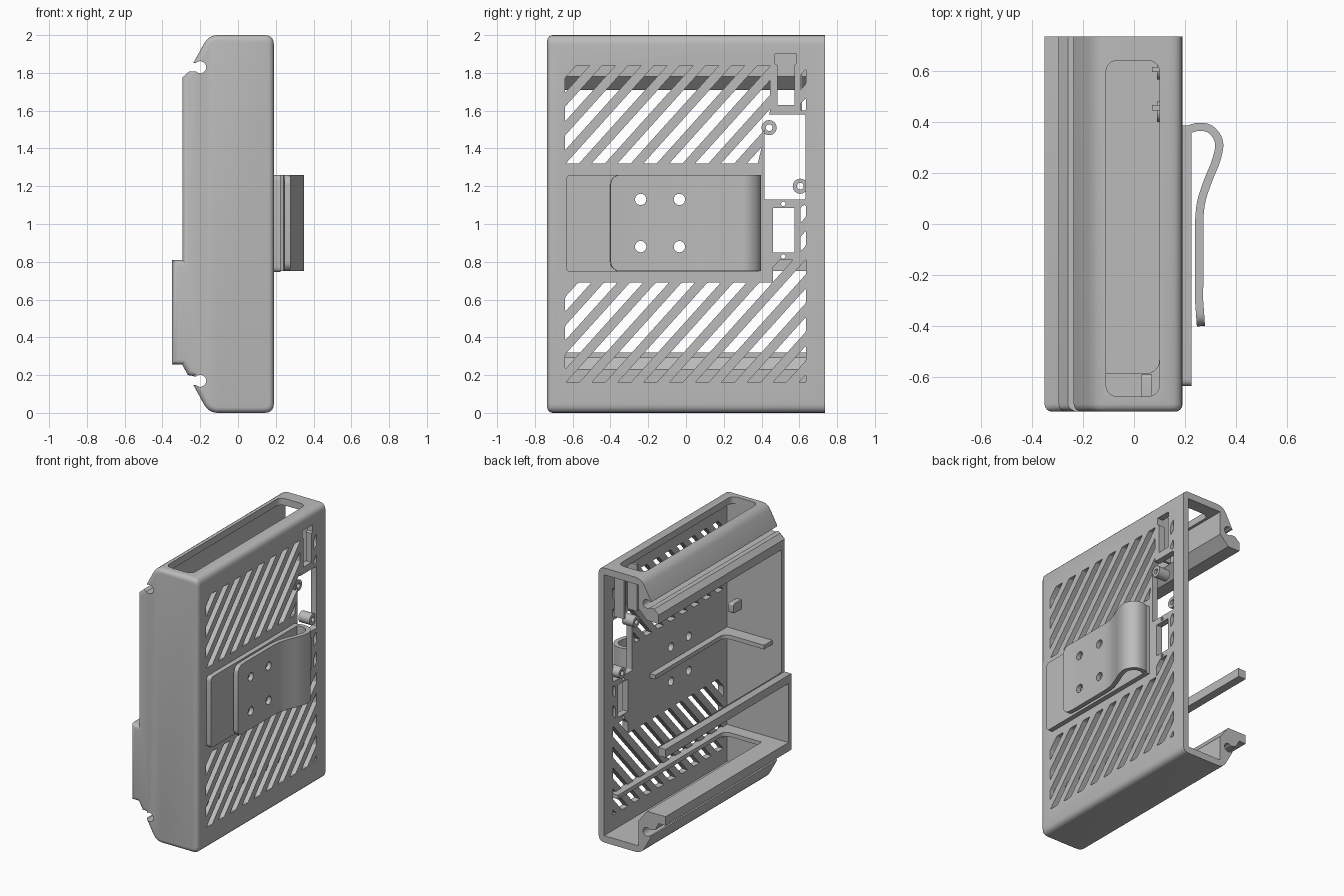
import bpy, bmesh, math
from mathutils import Vector

cube = bpy.data.objects.get("Cube")
if cube:
    bpy.data.objects.remove(cube, do_unlink=True)

grey = bpy.data.materials.new("plain_grey")
grey.use_nodes = True
COLOR = (0.5, 0.5, 0.5, 1)
grey.diffuse_color = COLOR
grey.node_tree.nodes["Principled BSDF"].inputs["Base Color"].default_value = COLOR


def add_object(name, bm):
    bmesh.ops.recalc_face_normals(bm, faces=bm.faces[:])
    mesh = bpy.data.meshes.new(name)
    bm.to_mesh(mesh)
    bm.free()
    mesh.materials.append(grey)
    obj = bpy.data.objects.new(name, mesh)
    bpy.context.collection.objects.link(obj)
    return obj


def place(axis, a, b, t):
    return Vector({"x": (t, a, b), "y": (a, t, b), "z": (a, b, t)}[axis])


def rounded(points, default=0.0):
    """Fillet the corners of an outline; a third value is the radius."""
    out, n = [], len(points)
    for i, p in enumerate(points):
        r = p[2] if len(p) > 2 else default
        c = Vector(p[:2])
        if r == 0:
            out.append(c)
            continue
        a = c + (Vector(points[i - 1][:2]) - c).normalized() * r
        b = c + (Vector(points[(i + 1) % n][:2]) - c).normalized() * r
        for k in range(6):
            t = k / 5
            w = 0.83 * t * (1 - t) * 2 / 0.83
            out.append(a * (1 - t) ** 2 + c * w + b * t ** 2)
    return out


def extrude_all(bm, direction):
    res = bmesh.ops.extrude_face_region(bm, geom=bm.faces[:])
    moved = [g for g in res["geom"] if isinstance(g, bmesh.types.BMVert)]
    bmesh.ops.translate(bm, verts=moved, vec=direction)


def prism(name, axis, points, lo, hi, front_bevel=0):
    bm = bmesh.new()
    cap = bm.faces.new([bm.verts.new(place(axis, p[0], p[1], lo)) for p in points])
    extrude_all(bm, place(axis, 0, 0, hi - lo))
    if front_bevel:
        edges = [e for e in bm.edges if all(abs(v.co.y - lo) < 1e-5 for v in e.verts)]
        bmesh.ops.bevel(bm, geom=edges, offset=front_bevel, segments=4, profile=0.5,
                        affect="EDGES", clamp_overlap=False)
    return add_object(name, bm)


def rect(a0, a1, b0, b1, r=0.0):
    return rounded([(a0, b0), (a1, b0), (a1, b1), (a0, b1)], r)


def disc(a, b, r, n=20):
    return [(a + r * math.cos(2 * math.pi * i / n), b + r * math.sin(2 * math.pi * i / n))
            for i in range(n)]


def cut(target, *cutters):
    bpy.context.view_layer.objects.active = target
    for c in cutters:
        mod = target.modifiers.new("cut", "BOOLEAN")
        mod.operation, mod.solver, mod.object = "DIFFERENCE", "EXACT", c
        bpy.ops.object.modifier_apply(modifier=mod.name)
        bpy.data.objects.remove(c, do_unlink=True)


def vent_slots(region, start, z0):
    """Diagonal slots clipped to a convex (y, z) region."""
    bm = bmesh.new()
    lean = 1 / math.tan(math.radians(48))
    for k in range(-8, 12):
        y = start + 0.137 * k
        quad = [(y - lean, z0 - 1), (y + 0.07 - lean, z0 - 1),
                (y + 0.07 + lean, z0 + 1), (y + lean, z0 + 1)]
        bm.faces.new([bm.verts.new((0.08, *q)) for q in quad])
    for i, p in enumerate(region):
        q = region[(i + 1) % len(region)]
        bmesh.ops.bisect_plane(bm, geom=bm.verts[:] + bm.edges[:] + bm.faces[:],
                               plane_co=(0, *p), plane_no=(0, q[1] - p[1], p[0] - q[0]),
                               clear_outer=True)
    small = [f for f in bm.faces if f.calc_area() < 0.0006]
    bmesh.ops.delete(bm, geom=small, context="FACES")
    bmesh.ops.bevel(bm, geom=bm.verts[:], offset=0.008, segments=2, profile=0.5,
                    affect="VERTICES", clamp_overlap=True)
    extrude_all(bm, (0.2, 0, 0))
    return add_object("vent_cutter", bm)


# Case: outer outline, hollowed, open at the back and on the -x side
outline = rounded([(0.19, 0, 0.05), (0.19, 2, 0.05), (-0.155, 2, 0.05), (-0.235, 1.855),
                   (-0.25, 1.815), (-0.295, 1.775), (-0.295, 0.81), (-0.35, 0.81),
                   (-0.35, 0.255), (-0.295, 0.255), (-0.265, 0.2), (-0.235, 0.195),
                   (-0.235, 0.145), (-0.155, 0, 0.05)])
case = prism("case", "y", outline, -0.735, 0.735, front_bevel=0.03)
cavity = [(0.145, 0.05), (0.145, 1.95), (-0.13, 1.95), (-0.13, 1.78), (-0.2, 1.71),
          (-0.45, 1.71), (-0.45, 0.815), (-0.29, 0.815), (-0.29, 0.75), (-0.45, 0.75),
          (-0.45, 0.32), (-0.2, 0.32), (-0.13, 0.23), (-0.13, 0.05)]
cut(case, prism("cavity_cutter", "y", cavity, -0.68, 0.9))

# Lid grooves along both long edges
for z in (1.83, 0.17):
    arc = [(-0.2 + 0.032 * math.cos(math.radians(a)), z + 0.032 * math.sin(math.radians(a)))
           for a in range(-135, 136, 15)]
    cut(case, prism("groove_cutter", "y", arc + [(-0.3, z + 0.022), (-0.3, z - 0.022)], -1, 1))

# Opening in the top
cut(case, prism("top_cutter", "z", rect(-0.11, 0.1, -0.675, 0.64, 0.05), 1.9, 2.1))

# Vent slots in the side panel
cut(case, vent_slots([(-0.64, 1.32), (0.38, 1.32), (0.445, 1.6), (0.445, 1.84), (-0.64, 1.84)],
                     -0.5, 1.32))
for y0, y1, z0, z1 in [(-0.64, 0.635, 0.16, 0.69), (0.46, 0.635, 0.68, 0.81),
                       (0.605, 0.635, 0.84, 1.1), (0.605, 0.635, 1.6, 1.84)]:
    region = [(y0, z0), (y1, z0), (y1, z1), (y0, z1)]
    cut(case, vent_slots(region, -0.5, 1.32 if z0 > 1.2 else 0.16))

# Port, switch and connector openings
tee = [(0.485, 1.63), (0.575, 1.63), (0.575, 1.84), (0.585, 1.85), (0.585, 1.9),
       (0.47, 1.9), (0.47, 1.85), (0.485, 1.84)]
for shape in (rect(0.415, 0.632, 1.13, 1.58, 0.01), rect(0.46, 0.575, 0.85, 1.085), tee,
              disc(0.515, 1.107, 0.012), disc(0.515, 0.828, 0.012)):
    cut(case, prism("port_cutter", "x", shape, 0.05, 0.3))

# Screw bosses beside the port
bosses = []
for i, (y, z) in enumerate([(0.44, 1.51), (0.605, 1.2)]):
    boss = prism(f"screw_boss_{i + 1}", "x", disc(y, z, 0.04, 24), 0.09, 0.18)
    cut(boss, prism("boss_cutter", "x", disc(y, z, 0.018), 0, 0.3))
    bosses.append(boss)

# Inner ribs, slot guides and a small bracket
for name, z, back in (("upper_rib", 1.0, 0.21), ("lower_rib", 0.29, 0.64)):
    prism(name, "z", rounded([(0.16, back), (0.1, back), (0.1, -0.585, 0.06), (-0.22, -0.585),
                              (-0.22, -0.7), (0.16, -0.7)]), z, z + 0.03)
for i, y in enumerate((0.445, 0.595)):
    prism(f"slot_guide_{i + 1}", "z", rect(0.07, 0.15, y, y + 0.02), 1.6, 1.94)
prism("front_bracket", "x", rect(-0.69, -0.59, 1.19, 1.26, 0.015), 0.03, 0.07)

# Clip: mounting plate plus a bent spring strip
plate = prism("clip_plate", "x", rounded([(-0.635, 0.745, 0.03), (0.385, 0.745),
                                          (0.385, 1.26), (-0.635, 1.26, 0.03)]), 0.18, 0.225)
keys = [Vector(p) for p in [(0.19, 0.35), (0.205, 0.365), (0.25, 0.38), (0.3, 0.37),
                            (0.333, 0.32), (0.322, 0.25), (0.29, 0.17), (0.264, 0.09),
                            (0.255, 0.01), (0.255, -0.06)]]
path = []
for p0, p1, p2, p3 in zip(keys, keys[1:], keys[2:], keys[3:]):
    for k in range(6):
        t = k / 6
        path.append(0.5 * (2 * p1 + (p2 - p0) * t + (2 * p0 - 5 * p1 + 4 * p2 - p3) * t * t
                           + (3 * p1 - p0 - 3 * p2 + p3) * t ** 3))
path += [Vector((0.255, -0.3)), Vector((0.262, -0.4))]
bm = bmesh.new()
rows = [[bm.verts.new((p.x, p.y, z)) for z in (0.75, 1.26)] for p in path]
for a, b in zip(rows, rows[1:]):
    bm.faces.new((a[0], a[1], b[1], b[0]))
bmesh.ops.bevel(bm, geom=rows[-1], offset=0.05, segments=5, profile=0.5, affect="VERTICES")
strip = add_object("clip_strip", bm)
solid = strip.modifiers.new("thickness", "SOLIDIFY")
solid.thickness, solid.offset = 0.032, 0
bpy.context.view_layer.objects.active = strip
bpy.ops.object.modifier_apply(modifier=solid.name)

# Four holes through clip, plate and case
for y in (-0.24, -0.035):
    for z in (0.88, 1.13):
        for part in (strip, plate, case):
            cut(part, prism("hole_cutter", "x", disc(y, z, 0.03, 24), 0.05, 0.4))

# Smooth the rounded parts, keep edges crisp
for obj in bpy.context.scene.objects:
    if obj.type == "MESH":
        bpy.ops.object.select_all(action="DESELECT")
        obj.select_set(True)
        bpy.context.view_layer.objects.active = obj
        bpy.ops.object.shade_smooth_by_angle(angle=math.radians(32))
